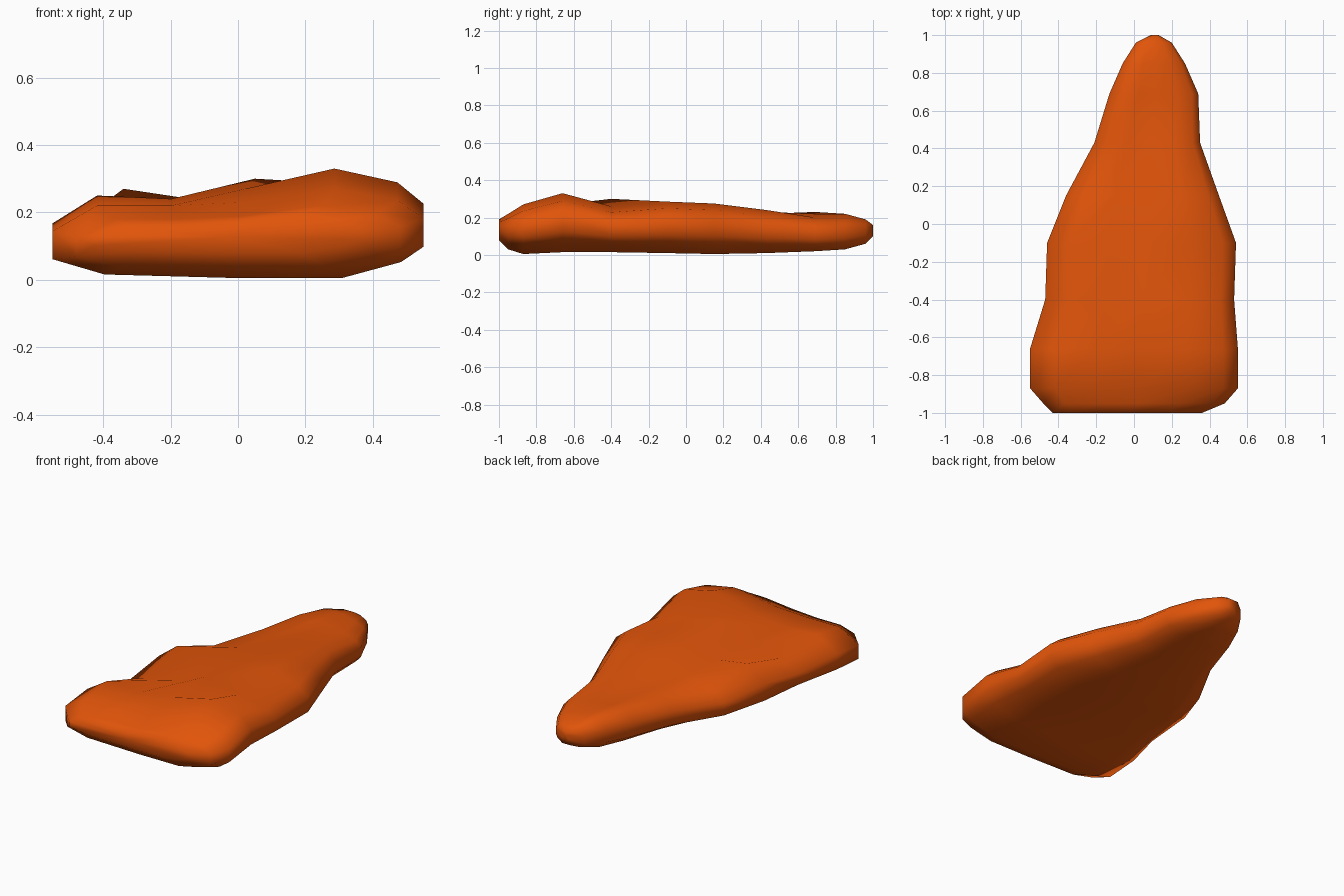
import bpy
import bmesh

cube = bpy.data.objects.get("Cube")
if cube:
    bpy.data.objects.remove(cube, do_unlink=True)


def make_material(name, colour):
    material = bpy.data.materials.new(name)
    material.use_nodes = True
    material.diffuse_color = colour
    shader = material.node_tree.nodes["Principled BSDF"]
    shader.inputs["Base Color"].default_value = colour
    return material


def mix(start, end, amount):
    return start + (end - start) * amount


# Stations from the blunt front to the narrow tip:
# y, x min, x max, top left, top hollow, top middle, top right, underside
STATIONS = [
    (-1, -.43, .36, .16, .16, .17, .19, .08),
    (-.95, -.48, .48, .18, .18, .19, .22, .03),
    (-.87, -.55, .55, .22, .22, .23, .27, .005),
    (-.66, -.55, .55, .25, .24, .27, .33, .015),
    (-.4, -.47, .53, .19, .23, .3, .26, .015),
    (-.1, -.46, .54, .27, .24, .28, .285, .01),
    (.15, -.36, .45, .2, .23, .26, .275, .005),
    (.43, -.21, .35, .22, .22, .23, .24, .01),
    (.69, -.13, .34, .23, .22, .22, .2, .02),
    (.85, -.06, .27, .22, .22, .22, .2, .03),
    (.96, .01, .2, .19, .19, .19, .18, .06),
    (1, .09, .13, .16, .16, .16, .16, .1),
]


def section(y, x_min, x_max, left, hollow, middle, right, under):
    """One closed outline of the slab, with rounded sides."""
    outline = [
        (0, mix(under, left, .26)),
        (0, mix(under, left, .65)),
        (.12, left),
        (.32, hollow),
        (.52, middle),
        (.76, right),
        (.93, mix(right, under, .13)),
        (1, mix(under, right, .67)),
        (1, mix(under, right, .35)),
        (.94, mix(under, right, .18)),
        (.78, under),
        (.5, under),
        (.14, mix(under, left, .05)),
    ]
    return [(mix(x_min, x_max, across), y, z) for across, z in outline]


def loft(name, outlines, material):
    """Join consecutive outlines with quads and close both ends."""
    bm = bmesh.new()
    rings = [[bm.verts.new(point) for point in outline] for outline in outlines]
    for near, far in zip(rings, rings[1:]):
        for i in range(len(near)):
            j = (i + 1) % len(near)
            bm.faces.new((near[i], near[j], far[j], far[i]))
    # Fan each end around a centre point
    for ring in (rings[0], rings[-1]):
        cap = bm.faces.new(ring)
        bmesh.ops.poke(bm, faces=[cap])
    bmesh.ops.recalc_face_normals(bm, faces=bm.faces)
    mesh = bpy.data.meshes.new(name)
    bm.to_mesh(mesh)
    bm.free()
    mesh.materials.append(material)
    mesh.shade_smooth()
    slab = bpy.data.objects.new(name, mesh)
    bpy.context.collection.objects.link(slab)
    return slab


orange = make_material("burnt orange", (.76, .09, .003, 1))
loft("tapered_slab", [section(*station) for station in STATIONS], orange)
